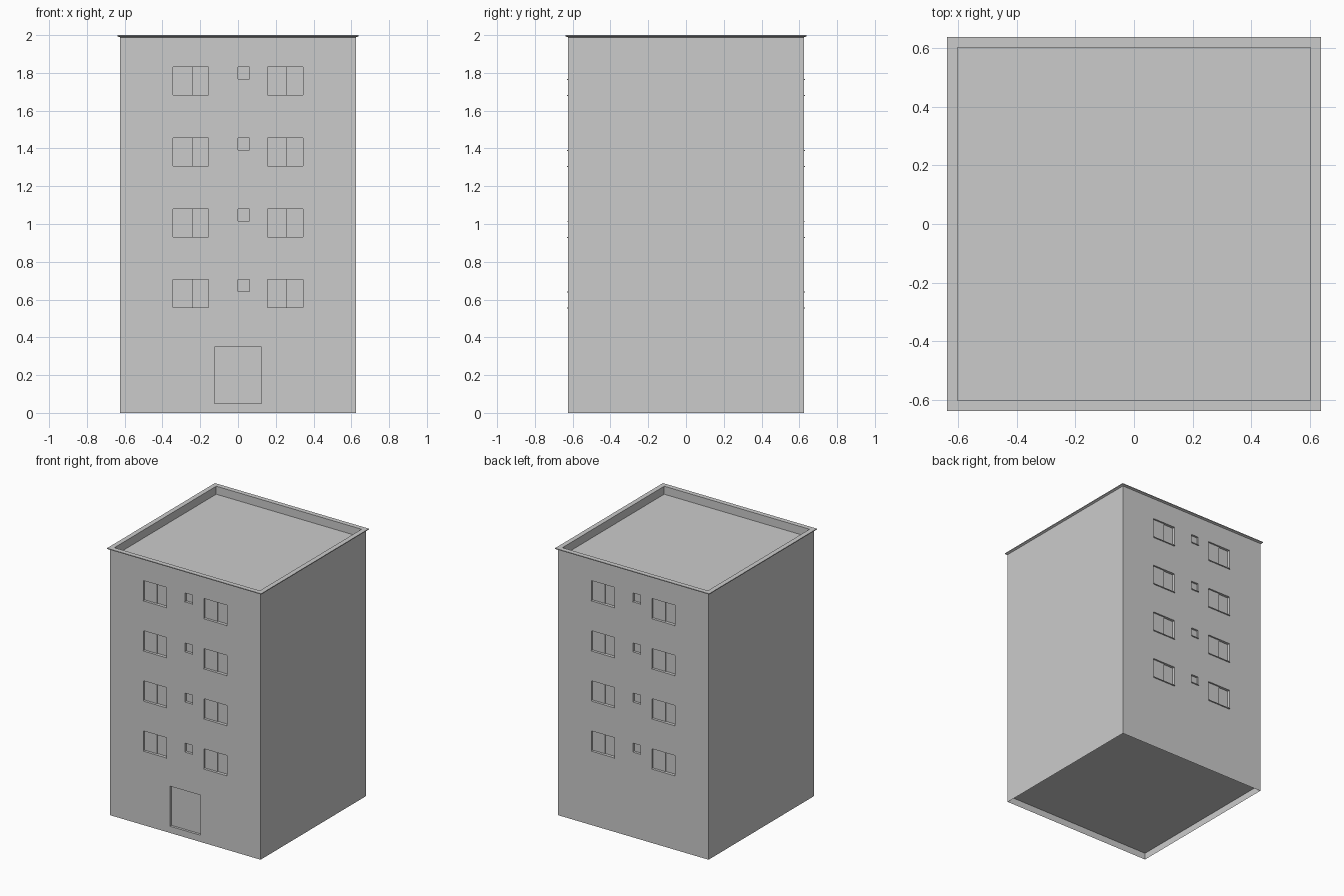
import bpy, bmesh, math
from mathutils import Matrix

if "Cube" in bpy.data.objects:
    bpy.data.objects.remove(bpy.data.objects["Cube"])

W = 0.624            # half width of the tower
CAP_Z = 1.988        # underside of the roof lip
ROWS = [0.555, 0.93, 1.305, 1.68]


def make_object(name, bm):
    bmesh.ops.remove_doubles(bm, verts=bm.verts, dist=1e-5)
    bmesh.ops.dissolve_limit(bm, angle_limit=0.01, verts=bm.verts, edges=bm.edges)
    me = bpy.data.meshes.new(name)
    bm.to_mesh(me)
    bm.free()
    ob = bpy.data.objects.new(name, me)
    bpy.context.collection.objects.link(ob)
    return ob


def quad(bm, *pts):
    return bm.faces.new([bm.verts.new(p) for p in pts])


def box(bm, lo, hi):
    size = [b - a for a, b in zip(lo, hi)]
    mid = [(a + b) / 2 for a, b in zip(lo, hi)]
    m = Matrix.Translation(mid) @ Matrix.Diagonal((*size, 1))
    bmesh.ops.create_cube(bm, size=1, matrix=m)


# Recesses: (x0, x1, z0, z1, depth)
def openings(door):
    out = []
    for z in ROWS:
        for c in (-0.25, 0.25):                       # sliding windows, two pane depths
            out.append((c - 0.095, c + 0.008, z, z + 0.15, 0.012))
            out.append((c + 0.008, c + 0.095, z, z + 0.15, 0.020))
        out.append((0.0, 0.06, z + 0.085, z + 0.15, 0.015))   # small window
    if door:
        out.append((-0.125, 0.125, 0.05, 0.35, 0.018))
    return out


def facade(name, door, turn):
    holes = openings(door)
    xs = sorted({round(v, 4) for h in holes for v in h[:2]} | {-W, W})
    zs = sorted({round(v, 4) for h in holes for v in h[2:4]} | {0, CAP_Z})

    def y_at(i, k):
        x, z = (xs[i] + xs[i + 1]) / 2, (zs[k] + zs[k + 1]) / 2
        return -W + sum(h[4] for h in holes if h[0] < x < h[1] and h[2] < z < h[3])

    bm = bmesh.new()
    for i in range(len(xs) - 1):
        for k in range(len(zs) - 1):
            a, b, c, d = xs[i], xs[i + 1], zs[k], zs[k + 1]
            y = y_at(i, k)
            quad(bm, (a, y, c), (b, y, c), (b, y, d), (a, y, d))
            if i + 2 < len(xs) and y_at(i + 1, k) != y:      # side reveals
                r = y_at(i + 1, k)
                quad(bm, (b, y, c), (b, r, c), (b, r, d), (b, y, d))
            if k + 2 < len(zs) and y_at(i, k + 1) != y:      # top and bottom reveals
                t = y_at(i, k + 1)
                quad(bm, (a, y, d), (b, y, d), (b, t, d), (a, t, d))
    make_object(name, bm).rotation_euler.z = turn

    # Thin projecting sills
    bm = bmesh.new()
    for z in ROWS:
        for x0, x1, zb in ((-0.345, -0.155, z), (0.155, 0.345, z), (0.0, 0.06, z + 0.085)):
            box(bm, (x0, -W - 0.007, zb - 0.003), (x1, -W + 0.012, zb + 0.002))
    make_object(name + "_sills", bm).rotation_euler.z = turn


facade("front_wall", True, 0)
facade("back_wall", False, math.pi)

# Plain side walls
for name, turn in (("right_wall", math.pi / 2), ("left_wall", -math.pi / 2)):
    bm = bmesh.new()
    quad(bm, (-W, -W, 0), (W, -W, 0), (W, -W, CAP_Z), (-W, -W, CAP_Z))
    make_object(name, bm).rotation_euler.z = turn

# Roof: overhanging lip, parapet and sunken deck from stacked square rings
bm = bmesh.new()
rings = []
for h, z in ((W, CAP_Z), (0.638, 1.994), (0.638, 2.0), (0.602, 2.0), (0.602, 1.94)):
    rings.append([bm.verts.new((sx * h, sy * h, z))
                  for sx, sy in ((-1, -1), (1, -1), (1, 1), (-1, 1))])
for lo, hi in zip(rings, rings[1:]):
    for j in range(4):
        n = (j + 1) % 4
        bm.faces.new((lo[j], lo[n], hi[n], hi[j]))
bm.faces.new(rings[-1])
make_object("roof_and_parapet", bm)

# Floor plate raised inside the open base
bm = bmesh.new()
quad(bm, (-W, W, 0.05), (W, W, 0.05), (W, -W, 0.05), (-W, -W, 0.05))
make_object("floor_plate", bm)
